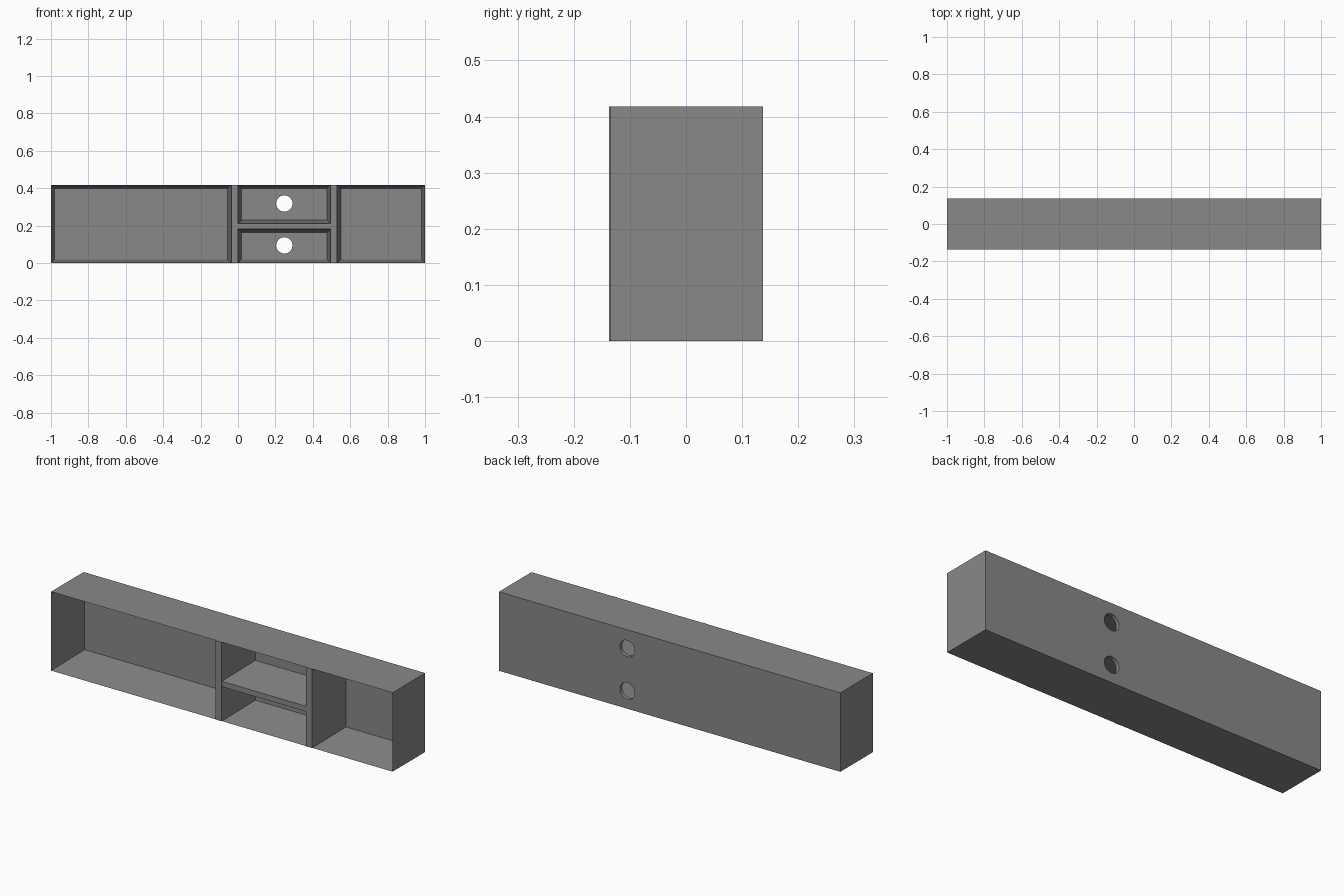
import bpy
import bmesh
from math import pi
from mathutils import Matrix

if "Cube" in bpy.data.objects:
    bpy.data.objects.remove(bpy.data.objects["Cube"], do_unlink=True)

grey = bpy.data.materials.new("grey")
grey.use_nodes = True
colour = (0.25, 0.25, 0.25, 1)
grey.diffuse_color = colour
grey.node_tree.nodes["Principled BSDF"].inputs["Base Color"].default_value = colour

HEIGHT = 0.418
BACK, FRONT = 0.137, -0.135
WALL = 0.02
FLOOR = BACK - WALL        # inner face of the back panel


def add_object(name, bm):
    bmesh.ops.recalc_face_normals(bm, faces=bm.faces[:])
    mesh = bpy.data.meshes.new(name)
    bm.to_mesh(mesh)
    bm.free()
    mesh.materials.append(grey)
    obj = bpy.data.objects.new(name, mesh)
    bpy.context.collection.objects.link(obj)
    return obj


def loft(name, rings):
    """Join upright rectangles (y, x0, x1, z0, z1) and cap both ends."""
    bm = bmesh.new()
    loops = [[bm.verts.new((x, y, z)) for x, z in
              ((x0, z0), (x1, z0), (x1, z1), (x0, z1))]
             for y, x0, x1, z0, z1 in rings]
    for a, b in zip(loops, loops[1:]):
        for i in range(4):
            j = (i + 1) % 4
            bm.faces.new((a[i], a[j], b[j], b[i]))
    bm.faces.new(loops[0])
    bm.faces.new(loops[-1])
    return add_object(name, bm)


# Open box whose walls taper to a sharp front rim
carcass = loft("carcass", [
    (BACK, -1, 1, 0, HEIGHT),
    (FRONT, -1, 1, 0, HEIGHT),
    (FLOOR, -1 + WALL, 1 - WALL, WALL, HEIGHT - WALL)])

# Cable holes through the back panel
bm = bmesh.new()
for z in (0.094, 0.318):
    place = Matrix.Translation((0.248, BACK, z)) @ Matrix.Rotation(pi / 2, 4, "X")
    bmesh.ops.create_cone(bm, cap_ends=True, segments=16, radius1=0.044,
                          radius2=0.044, depth=0.1, matrix=place)
cutter = add_object("hole_cutter", bm)
cutter.hide_render = True
cut = carcass.modifiers.new("cable_holes", "BOOLEAN")
cut.operation = "DIFFERENCE"
cut.solver = "EXACT"
cut.object = cutter
bpy.context.view_layer.objects.active = carcass
bpy.ops.object.modifier_apply(modifier=cut.name)
bpy.data.objects.remove(cutter, do_unlink=True)

# Upright dividers, thicker towards the back and slightly proud in front
for name, x0, x1 in (("right_divider", -0.035, 0), ("left_divider", 0.495, 0.53)):
    loft(name, [
        (-BACK, x0, x1, 0, HEIGHT),
        (FLOOR + 0.002, x0 - WALL, x1 + WALL, WALL / 2, HEIGHT - WALL / 2)])

# Shelf between the dividers
loft("middle_shelf", [
    (FRONT, 0, 0.495, 0.182, 0.211),
    (FLOOR + 0.002, WALL / 2, 0.495 - WALL / 2, 0.182 - WALL, 0.211 + WALL)])
